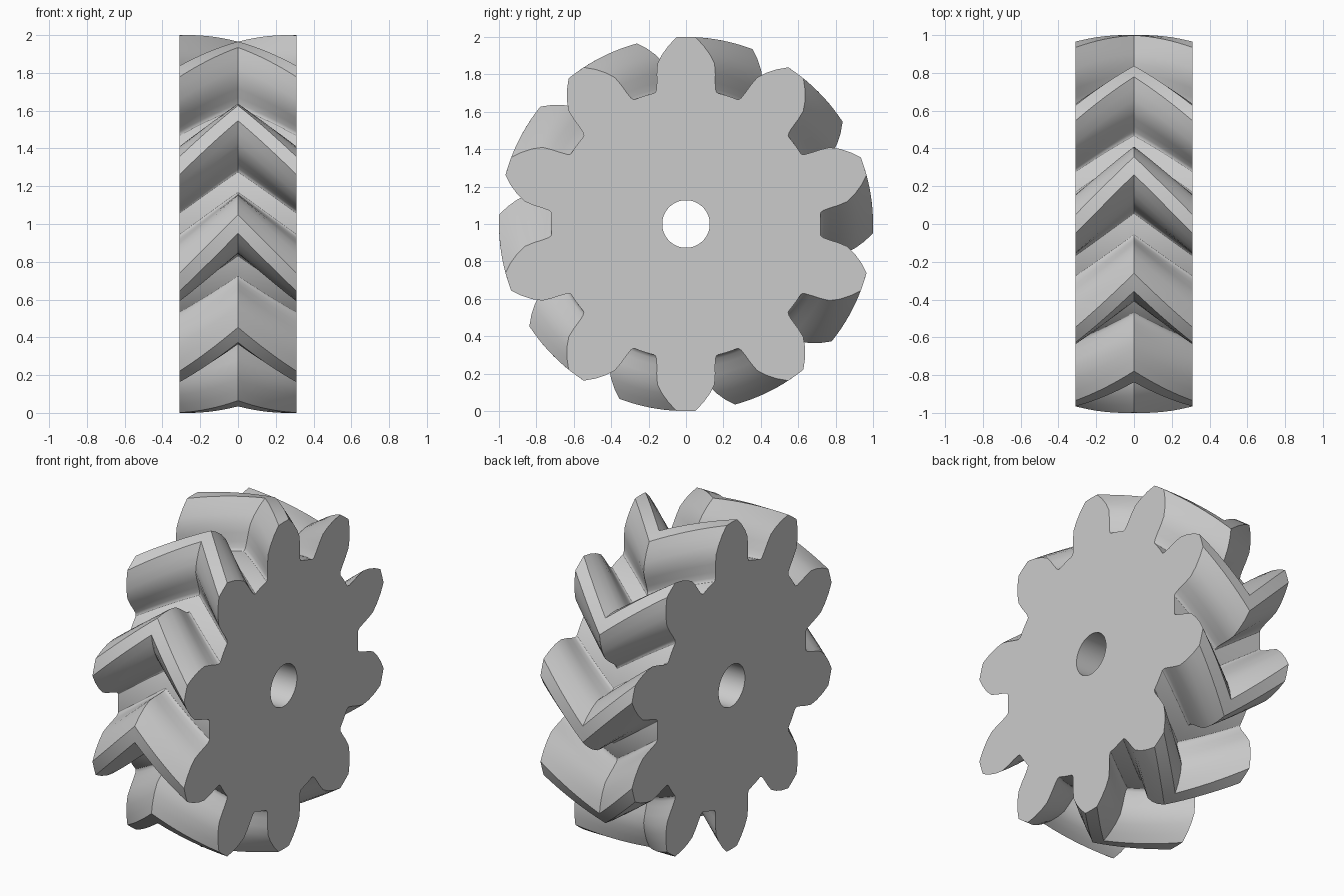
import bpy
import bmesh
from math import cos, sin, radians

TEETH = 10
HALF_WIDTH = 0.31
TWIST = 18          # degrees from each end face to the middle plane
BORE = 0.127
SLICES = 8          # per half

if "Cube" in bpy.data.objects:
    bpy.data.objects.remove(bpy.data.objects["Cube"], do_unlink=True)

steel = bpy.data.materials.new("plain grey")
steel.use_nodes = True
grey = (0.6, 0.6, 0.6, 1)
steel.diffuse_color = grey
steel.node_tree.nodes["Principled BSDF"].inputs["Base Color"].default_value = grey

# Half tooth: radius and angle from the tooth centre, root to tip
half = [(0.72, 15.5), (0.72, 13.6), (0.724, 13.0), (0.737, 12.35), (0.77, 11.7),
        (0.82, 11.0), (0.87, 10.1), (0.915, 8.05), (0.96, 5.5), (1.0, 2.85)]
tooth = [(r, -a) for r, a in half] + [(1.0, 0)] + [(r, a) for r, a in reversed(half)]
tooth.append((0.72, 18))
outline = [(r, 90 + k * 360 / TEETH + a) for k in range(TEETH) for r, a in tooth]


def ring(bm, points, x, turn):
    return [bm.verts.new((x, r * cos(radians(a + turn)), 1 + r * sin(radians(a + turn))))
            for r, a in points]


def bridge(bm, first, second):
    n = len(first)
    for i in range(n):
        j = (i + 1) % n
        bm.faces.new((first[i], first[j], second[j], second[i]))


# Toothed rim: the outline swept one way to the middle, then back again
bm = bmesh.new()
rings = []
for s in range(-SLICES, SLICES + 1):
    t = s / SLICES
    rings.append(ring(bm, outline, t * HALF_WIDTH, -TWIST * (1 - abs(t))))
for a, b in zip(rings, rings[1:]):
    bridge(bm, a, b)

# Flat end faces and the shaft bore
circle = [(BORE, a) for r, a in outline]
left_bore = ring(bm, circle, HALF_WIDTH, 0)
right_bore = ring(bm, circle, -HALF_WIDTH, 0)
bridge(bm, rings[-1], left_bore)
bridge(bm, left_bore, right_bore)
bridge(bm, right_bore, rings[0])
bmesh.ops.recalc_face_normals(bm, faces=bm.faces)

mesh = bpy.data.meshes.new("herringbone_gear")
bm.to_mesh(mesh)
bm.free()
mesh.materials.append(steel)
gear = bpy.data.objects.new("herringbone_gear", mesh)
bpy.context.collection.objects.link(gear)

bpy.ops.object.select_all(action="DESELECT")
gear.select_set(True)
bpy.context.view_layer.objects.active = gear
bpy.ops.object.shade_smooth_by_angle(angle=radians(30))
